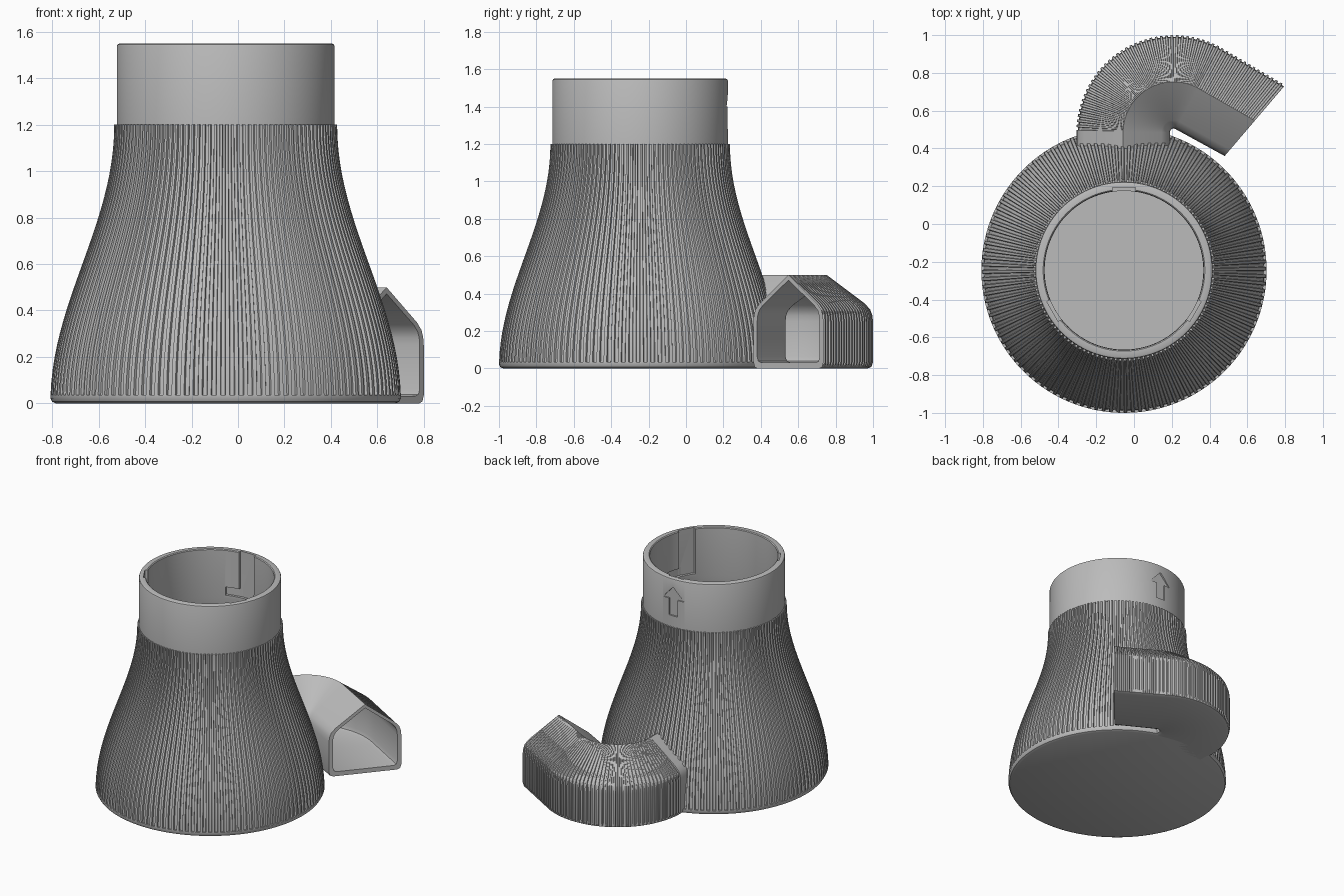
import bpy, bmesh, math
from mathutils import Matrix, Vector

cube = bpy.data.objects.get("Cube")
if cube:
    bpy.data.objects.remove(cube)

grey = bpy.data.materials.new("matte grey")
grey.use_nodes = True
grey.diffuse_color = (0.5, 0.5, 0.5, 1)
grey.node_tree.nodes["Principled BSDF"].inputs["Base Color"].default_value = (0.5, 0.5, 0.5, 1)

CX, CY = -0.053, -0.245      # pot axis
RIB = 0.012                  # rib depth
STEPS = (0.0, 0.42, 0.5, 0.92)   # corners of one rib and its groove


def make(name, bm):
    bmesh.ops.recalc_face_normals(bm, faces=bm.faces)
    mesh = bpy.data.meshes.new(name)
    bm.to_mesh(mesh)
    bm.free()
    mesh.materials.append(grey)
    ob = bpy.data.objects.new(name, mesh)
    bpy.context.collection.objects.link(ob)
    return ob


def select(ob):
    bpy.ops.object.select_all(action='DESELECT')
    ob.select_set(True)
    bpy.context.view_layer.objects.active = ob


def carve(ob, cutter):
    cutter.hide_render = True
    mod = ob.modifiers.new("cut", 'BOOLEAN')
    mod.operation, mod.solver, mod.object = 'DIFFERENCE', 'EXACT', cutter
    select(ob)
    bpy.ops.object.modifier_apply(modifier=mod.name)
    bpy.data.objects.remove(cutter)


def loft(bm, loops):
    """Join successive closed loops of points with quads."""
    rows = [[bm.verts.new(p) for p in loop] for loop in loops]
    for a, b in zip(rows, rows[1:]):
        for i in range(len(a)):
            j = (i + 1) % len(a)
            bm.faces.new((a[i], a[j], b[j], b[i]))
    return rows


# Pot: flared ribbed wall, plain collar, hollow inside
def flare(z):
    return 0.48 + 0.275 * (1 + math.cos(math.pi * z / 1.2)) / 2


RIBS = 120
angles = [2 * math.pi * (k + s) / RIBS for k in range(RIBS) for s in STEPS]


def ring(r, z, depth=0):
    pts = []
    for i, a in enumerate(angles):
        rr = r - depth * (i % 4 > 1)
        pts.append((CX + rr * math.cos(a), CY + rr * math.sin(a), z))
    return pts


ROWS = 22
levels = [0.035 + 1.165 * i / ROWS for i in range(ROWS + 1)]
loops = [ring(0.732, 0), ring(0.747, 0.007), ring(0.755, 0.022), ring(0.755, 0.035)]
loops += [ring(flare(z), z, RIB) for z in levels]
loops += [ring(r, z) for r, z in ((0.469, 1.2), (0.469, 1.538), (0.466, 1.546), (0.458, 1.55),
                                  (0.428, 1.55), (0.422, 1.545), (0.42, 1.2))]
loops += [ring(flare(z) - 0.045, z) for z in reversed(levels[2:-1:2])]
loops += [ring(0.7, 0.03)]
bm = bmesh.new()
rows = loft(bm, loops)
bm.faces.new(rows[0])
bm.faces.new(rows[-1])
pot = make("ribbed_pot", bm)

# Tunnel: house-shaped section (across, height), inner side to outer side
half = [(0.06, 0), (0.018, 0.008), (0.0, 0.035), (0.0, 0.25), (0.008, 0.285),
        (0.03, 0.315), (0.09, 0.348)]
house = half + [(0.5, 0.5)] + [(1 - u, z) for u, z in reversed(half)]
BX, BY, R_IN, R_OUT = 0.21, 0.485, 0.02, 0.515     # bend centre and radii
BEND = math.radians(118)
END_IN, END_OUT = Vector((0.48, 0.36)), Vector((0.80, 0.735))


def across(t):
    """Inner and outer edge points at position t along the bend and straight."""
    a = math.pi - BEND * min(t / 0.72, 1)
    d = Vector((math.cos(a), math.sin(a)))
    p, q = Vector((BX, BY)) + d * R_IN, Vector((BX, BY)) + d * R_OUT
    f = max(0, (t - 0.72) / 0.28)
    return p.lerp(END_IN, f), q.lerp(END_OUT, f)


def section(edges, bore=False, groove=False):
    p, q = edges
    pts = []
    for u, z in house:
        if groove and u > 0.5 and z > 0.02:
            if z > 0.3:
                z -= RIB
            u = min(u, 1 - RIB / 0.495)
        if bore:
            u, z = 0.5 + (u - 0.5) * 0.89, 0.032 + z * 0.88
        xy = p.lerp(q, u)
        pts.append((xy.x, xy.y, z))
    return pts


def straight(y):
    return Vector((BX - R_IN, y)), Vector((BX - R_OUT, y))


TUNNEL_RIBS = 52
ts = [((k + s) / TUNNEL_RIBS, i > 1) for k in range(TUNNEL_RIBS) for i, s in enumerate(STEPS)]
bm = bmesh.new()
outside = [section(straight(0.39))]
outside += [section(across(t), groove=g) for t, g in ts] + [section(across(1))]
inside = [section(straight(0.39), bore=True)]
inside += [section(across(i / 40), bore=True) for i in range(41)]
# one continuous skin: outside, over the mouth, back through the bore
loft(bm, outside + inside[::-1] + outside[:1])
bmesh.ops.remove_doubles(bm, verts=bm.verts, dist=1e-5)
tunnel = make("curved_tunnel", bm)

# Doorway through the pot wall into the tunnel
bm = bmesh.new()
rows = loft(bm, [section(straight(y), bore=True) for y in (0.25, 0.54)])
bm.faces.new(rows[0])
bm.faces.new(rows[1])
carve(pot, make("doorway_cutter", bm))

# Three L-shaped locking slots inside the collar
for k in range(3):
    for turn, low, high in ((0, 1.22, 1.6), (13, 1.22, 1.28)):
        bm = bmesh.new()
        bmesh.ops.create_cube(bm, size=1)
        spin = Matrix.Rotation(math.radians(90 + 120 * k + turn), 4, 'Z')
        place = Matrix.Translation((CX, CY, 0)) @ spin
        place = place @ Matrix.Translation((0.397, 0, (low + high) / 2))
        bmesh.ops.transform(bm, matrix=place @ Matrix.Diagonal((0.08, 0.12, high - low, 1)),
                            verts=bm.verts)
        carve(pot, make("slot_cutter", bm))

# Engraved arrow on the back of the collar
arrow = [(0.035, 1.28), (0.035, 1.4), (0.085, 1.4), (0, 1.49)]
outline = arrow + [(-x, z) for x, z in reversed(arrow[:3])]
bm = bmesh.new()
rows = loft(bm, [[(CX + x, y, z) for x, z in outline] for y in (0.212, 0.3)])
bm.faces.new(rows[0])
bm.faces.new(rows[1])
carve(pot, make("arrow_cutter", bm))

for ob in (pot, tunnel):
    select(ob)
    bpy.ops.object.shade_smooth_by_angle(angle=math.radians(30))
